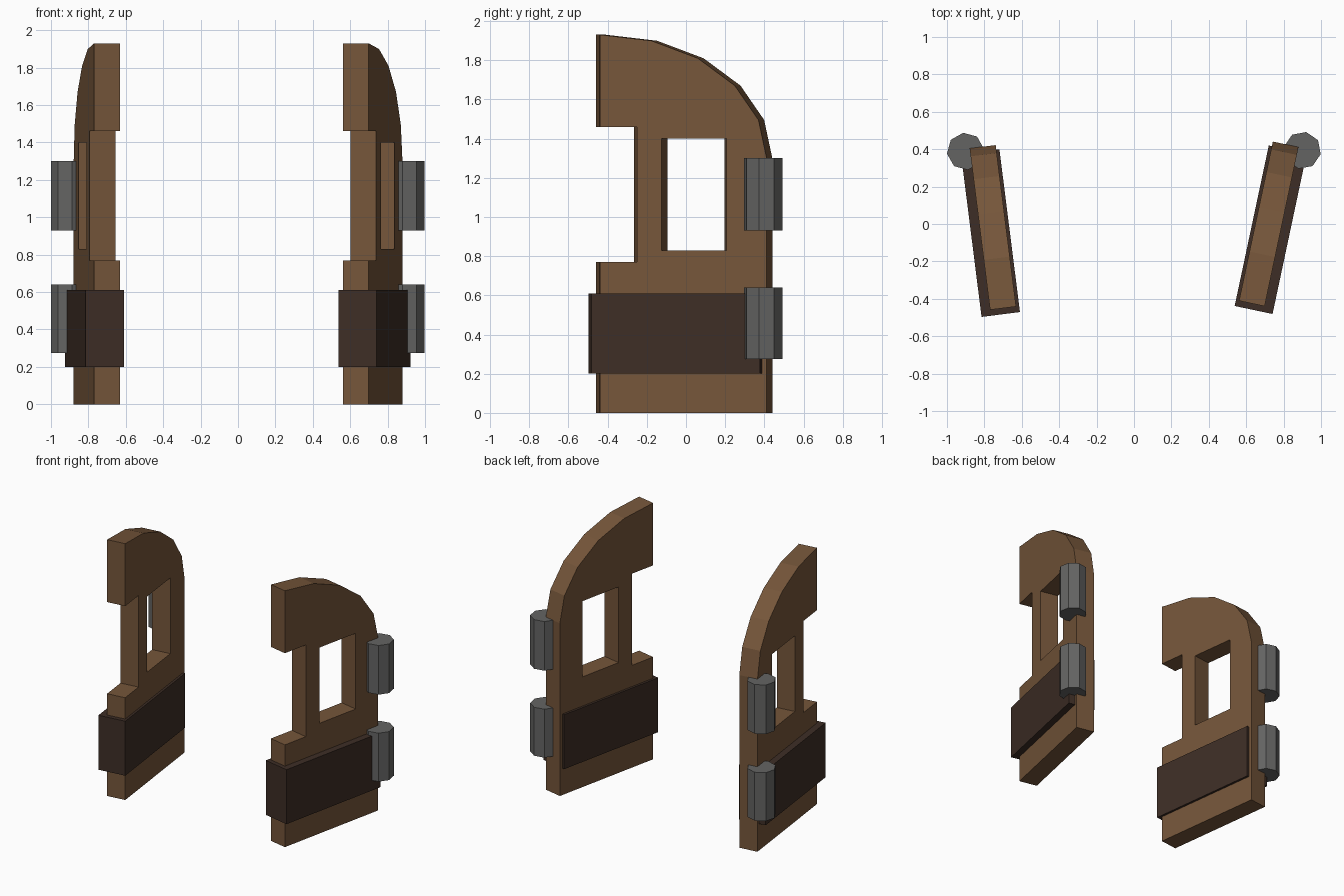
import bpy, bmesh, math
from mathutils import Vector

if "Cube" in bpy.data.objects:
    bpy.data.objects.remove(bpy.data.objects["Cube"])


def material(name, rgb):
    m = bpy.data.materials.new(name)
    m.diffuse_color = (*rgb, 1)
    m.use_nodes = True
    m.node_tree.nodes["Principled BSDF"].inputs["Base Color"].default_value = m.diffuse_color
    return m


WOOD = material("brown wood", (0.178, 0.092, 0.042))
DARK = material("dark wood", (0.048, 0.027, 0.019))
IRON = material("grey iron", (0.127, 0.127, 0.124))


def prism(name, loops, axis, lo, hi, mat, place):
    """Fill outline loops (holes allowed) and extrude along a local axis."""
    bm = bmesh.new()
    for loop in loops:
        if axis == 'x':
            vs = [bm.verts.new((lo, a, b)) for a, b in loop]
        else:
            vs = [bm.verts.new((a, b, lo)) for a, b in loop]
        for i, v in enumerate(vs):
            bm.edges.new((v, vs[(i + 1) % len(vs)]))
    bmesh.ops.triangle_fill(bm, use_beauty=True, edges=bm.edges[:])
    ext = bmesh.ops.extrude_face_region(bm, geom=bm.faces[:], use_keep_orig=True)
    shift = Vector((hi - lo, 0, 0)) if axis == 'x' else Vector((0, 0, hi - lo))
    bmesh.ops.translate(bm, vec=shift,
                        verts=[g for g in ext['geom'] if isinstance(g, bmesh.types.BMVert)])
    for v in bm.verts:
        v.co = place(v.co)
    bmesh.ops.recalc_face_normals(bm, faces=bm.faces[:])
    me = bpy.data.meshes.new(name)
    bm.to_mesh(me)
    bm.free()
    me.materials.append(mat)
    ob = bpy.data.objects.new(name, me)
    bpy.context.collection.objects.link(ob)


def rect(a0, a1, b0, b1):
    return [(a0, b0), (a1, b0), (a1, b1), (a0, b1)]


def door(side, sign, front, angle):
    # local frame: x = outward from the opening, y = along the door, z = up
    s, c = math.sin(angle), math.cos(angle)

    def place(p):
        return Vector((sign * (front[0] + p.x * c + p.y * s),
                       front[1] - p.x * s + p.y * c, p.z))

    # door leaf: quarter arch top, notch in the free edge, window hole
    W = 0.87
    arch = [(W * math.sin(math.radians(t)), 1.30 + 0.63 * math.cos(math.radians(t)))
            for t in range(90, -1, -18)]
    outline = [(0, 0), (W, 0)] + arch + [(0, 1.46), (0.195, 1.46), (0.195, 0.77), (0, 0.77)]
    window = rect(0.322, 0.66, 0.83, 1.40)
    prism(side + "_door_leaf", [outline, window], 'x', -0.07, 0.07, WOOD, place)

    # dark cross band wrapped round the lower part
    prism(side + "_door_band", [rect(-0.032, 0.845, 0.20, 0.61)], 'x', -0.087, 0.12, DARK, place)

    # octagonal hinges on the outer back edge
    ring = [(0.094 + 0.1 * math.cos(i * math.pi / 4), 0.857 + 0.1 * math.sin(i * math.pi / 4))
            for i in range(8)]
    for label, z0, z1 in (("lower", 0.275, 0.64), ("upper", 0.93, 1.30)):
        prism(f"{side}_{label}_hinge", [ring], 'z', z0, z1, IRON, place)


door("left", -1, (0.70, -0.45), math.radians(7.2))
door("right", 1, (0.63, -0.425), math.radians(12))
